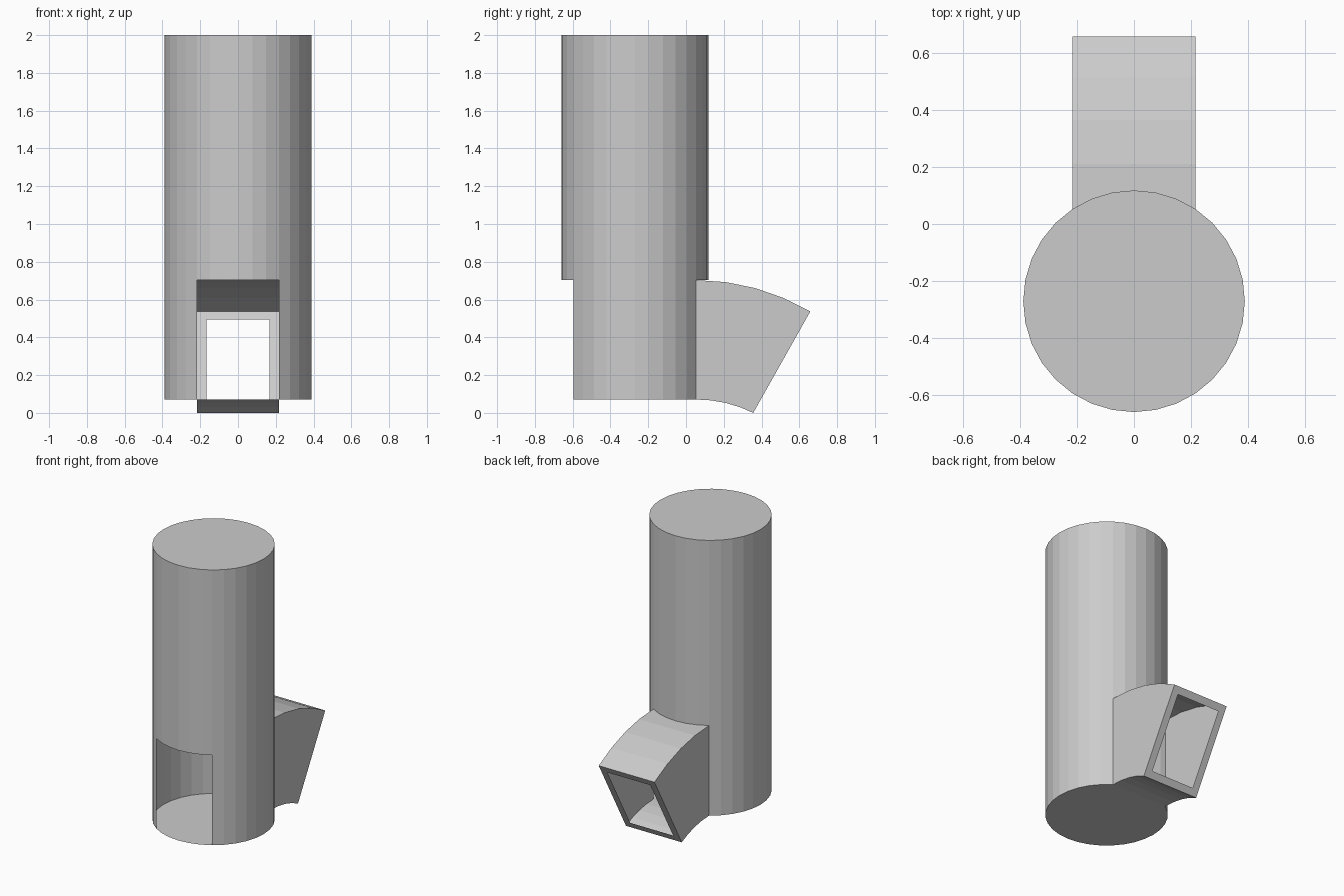
import bpy, bmesh
from math import sin, cos, pi, radians

if "Cube" in bpy.data.objects:
    bpy.data.objects.remove(bpy.data.objects["Cube"])

R, CY, SIDES = 0.389, -0.271, 32
Z0, ZO, Z1 = 0.071, 0.703, 2.0          # floor, top of openings, roof


def finish(name, bm):
    me = bpy.data.meshes.new(name)
    bm.to_mesh(me)
    bm.free()
    ob = bpy.data.objects.new(name, me)
    bpy.context.collection.objects.link(ob)
    return ob


# Hollow round body: 32 sides, six panels left open at front and back
bm = bmesh.new()
rings = [[bm.verts.new((R * sin(2 * pi * i / SIDES), CY - R * cos(2 * pi * i / SIDES), z))
          for i in range(SIDES)] for z in (Z0, ZO, Z1)]
for k in range(2):
    for i in range(SIDES):
        from_opening = (i + 3) % (SIDES // 2)
        if k == 0 and from_opening < 6:
            continue
        j = (i + 1) % SIDES
        bm.faces.new((rings[k][i], rings[k][j], rings[k + 1][j], rings[k + 1][i]))
bm.faces.new(rings[2])                   # roof
bm.faces.new(rings[0][::-1])             # floor
finish("body", bm)

# Downward-curving rectangular chute at the back
STEPS, BEND = 4, radians(30)
half = R * sin(radians(33.75))
y0 = CY + R * cos(radians(33.75))


def arc(t, y_end, z_start, z_end):
    a = BEND * t
    return (y0 + (y_end - y0) * sin(a) / sin(BEND),
            z_start + (z_end - z_start) * (1 - cos(a)) / (1 - cos(BEND)))


bm = bmesh.new()
loops = []
for s in range(STEPS + 1):
    top = arc(s / STEPS, 0.658, ZO, 0.537)
    low = arc(s / STEPS, 0.356, Z0, 0.0)
    loops.append([bm.verts.new((x, *p)) for x, p in
                  ((-half, low), (half, low), (half, top), (-half, top))])
for a, b in zip(loops, loops[1:]):
    for i in range(4):
        j = (i + 1) % 4
        bm.faces.new((a[j], a[i], b[i], b[j]))

# Flat rim around the chute mouth, open in the middle
mouth = bm.faces.new(loops[-1][::-1])
bm.normal_update()
bmesh.ops.inset_region(bm, faces=[mouth], thickness=0.07)
bmesh.ops.delete(bm, geom=[mouth], context='FACES')
bmesh.ops.recalc_face_normals(bm, faces=bm.faces)
# the outside of the chute roof must point up
roof = max(bm.faces, key=lambda f: f.calc_center_median().z)
if roof.normal.z < 0:
    bmesh.ops.reverse_faces(bm, faces=bm.faces)
finish("chute", bm)
